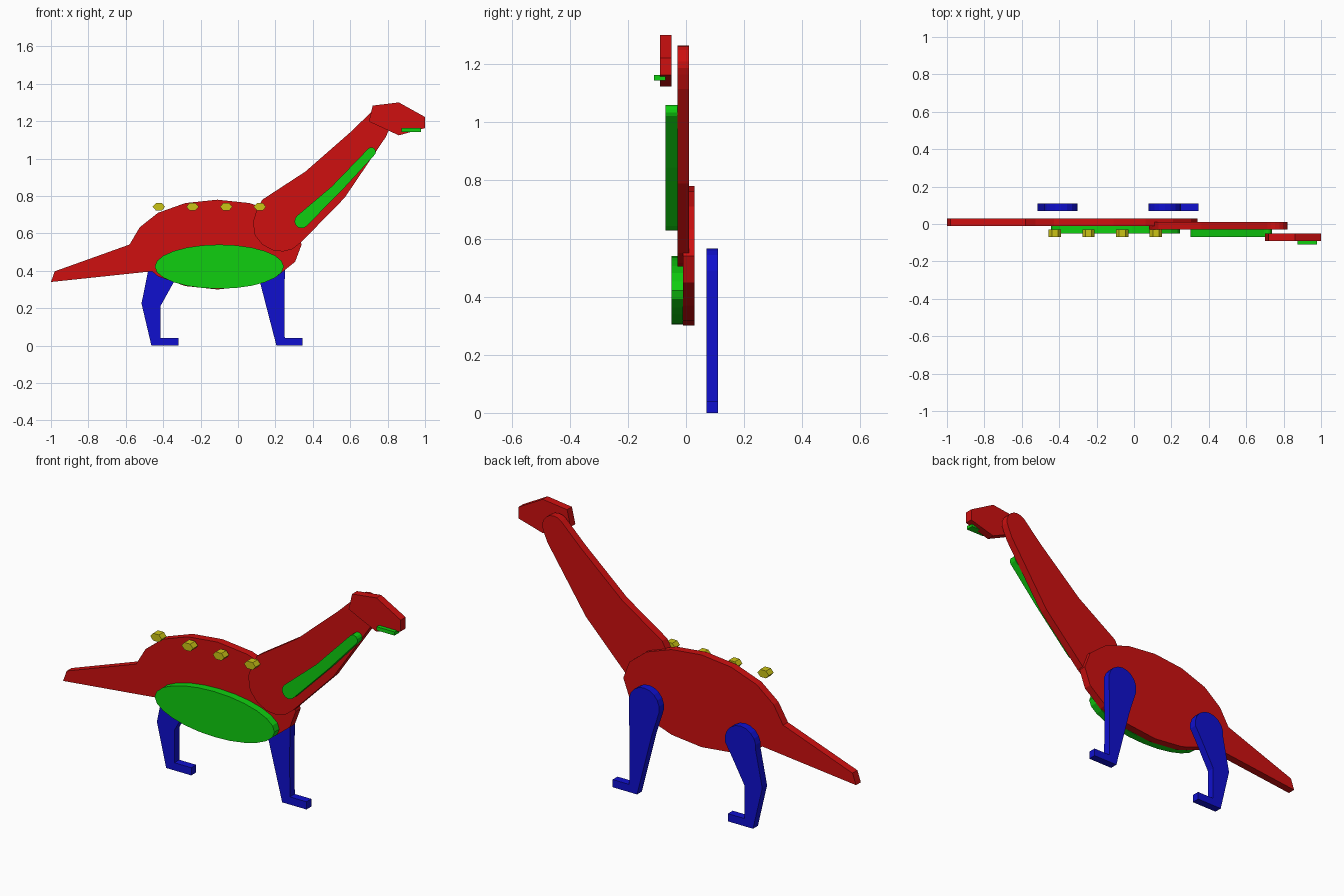
import bpy, bmesh
from math import sin, cos, radians

if "Cube" in bpy.data.objects:
    bpy.data.objects.remove(bpy.data.objects["Cube"])


def material(name, rgb):
    m = bpy.data.materials.new(name)
    m.diffuse_color = (*rgb, 1)
    m.use_nodes = True
    m.node_tree.nodes["Principled BSDF"].inputs["Base Color"].default_value = m.diffuse_color
    return m


RED = material("red", (0.62, 0.005, 0.005))
GREEN = material("green", (0.005, 0.62, 0.005))
BLUE = material("blue", (0.005, 0.005, 0.62))
YELLOW = material("yellow", (0.6, 0.55, 0.008))
THICK = 0.04


def arc(cx, cz, rx, rz, start, end, n):
    """n + 1 points along an elliptical arc, angles in degrees."""
    angles = [radians(start + (end - start) * i / n) for i in range(n + 1)]
    return [(cx + rx * cos(a), cz + rz * sin(a)) for a in angles]


def plate(name, outline, y, mat):
    """Flat cut-out: an x/z outline extruded backwards from y."""
    bm = bmesh.new()
    face = bm.faces.new([bm.verts.new((x, y, z)) for x, z in outline])
    ext = bmesh.ops.extrude_face_region(bm, geom=[face])
    verts = [v for v in ext["geom"] if isinstance(v, bmesh.types.BMVert)]
    bmesh.ops.translate(bm, verts=verts, vec=(0, THICK, 0))
    bmesh.ops.recalc_face_normals(bm, faces=bm.faces)
    mesh = bpy.data.meshes.new(name)
    bm.to_mesh(mesh)
    bm.free()
    mesh.materials.append(mat)
    obj = bpy.data.objects.new(name, mesh)
    bpy.context.collection.objects.link(obj)
    return obj


# Body and tail: a faceted oval with the tail wedge on its left
body = arc(-0.11, 0.54, 0.45, 0.24, -135, 157.5, 13)
tail = [(-0.58, 0.54), (-0.98, 0.397), (-1.0, 0.34), (-0.46, 0.397)]
plate("body_and_tail", body + tail, -0.01, RED)

# Belly patch
plate("belly", arc(-0.10, 0.422, 0.345, 0.118, 0, 345, 23), -0.05, GREEN)

# Neck: round shoulder tapering to a rounded top
shoulder = [(0.13, 0.78), (0.10, 0.725), (0.08, 0.66), (0.09, 0.59),
            (0.13, 0.54), (0.185, 0.51), (0.24, 0.503), (0.29, 0.515), (0.335, 0.55)]
neck_top = arc(0.755, 1.198, 0.066, 0.066, -30, 130, 8)
plate("neck", shoulder + [(0.57, 0.79), (0.79, 1.115)] + neck_top
      + [(0.60, 1.14), (0.36, 0.93)], -0.03, RED)

# Throat stripe
stripe = (arc(0.34, 0.665, 0.038, 0.038, 130, 325, 7) + [(0.57, 0.845)]
          + arc(0.713, 1.036, 0.024, 0.024, -35, 135, 6) + [(0.50, 0.85)])
plate("throat_stripe", stripe, -0.07, GREEN)

# Head and mouth
plate("head", [(0.72, 1.283), (0.86, 1.30), (1.0, 1.222), (1.0, 1.163),
               (0.86, 1.124), (0.70, 1.198)], -0.09, RED)
plate("mouth", [(0.875, 1.143), (0.978, 1.143), (0.978, 1.162), (0.875, 1.162)],
      -0.11, GREEN)

# Legs behind the body, round at the hip and ending in flat feet
rear = arc(-0.39, 0.425, 0.09, 0.09, -10, 190, 10)
plate("rear_leg", rear + [(-0.516, 0.225), (-0.463, 0), (-0.318, 0), (-0.318, 0.04),
                          (-0.415, 0.04), (-0.415, 0.21), (-0.34, 0.345)], 0.07, BLUE)
front = arc(0.165, 0.475, 0.088, 0.09, -10, 190, 10)
plate("front_leg", front + [(0.12, 0.33), (0.195, 0.04), (0.205, 0), (0.345, 0),
                            (0.345, 0.04), (0.25, 0.04), (0.248, 0.24)], 0.07, BLUE)

# Row of back studs
for i in range(4):
    plate(f"back_stud_{i + 1}", arc(-0.423 + 0.18 * i, 0.742, 0.033, 0.022, 0, 300, 5),
          -0.07, YELLOW)
